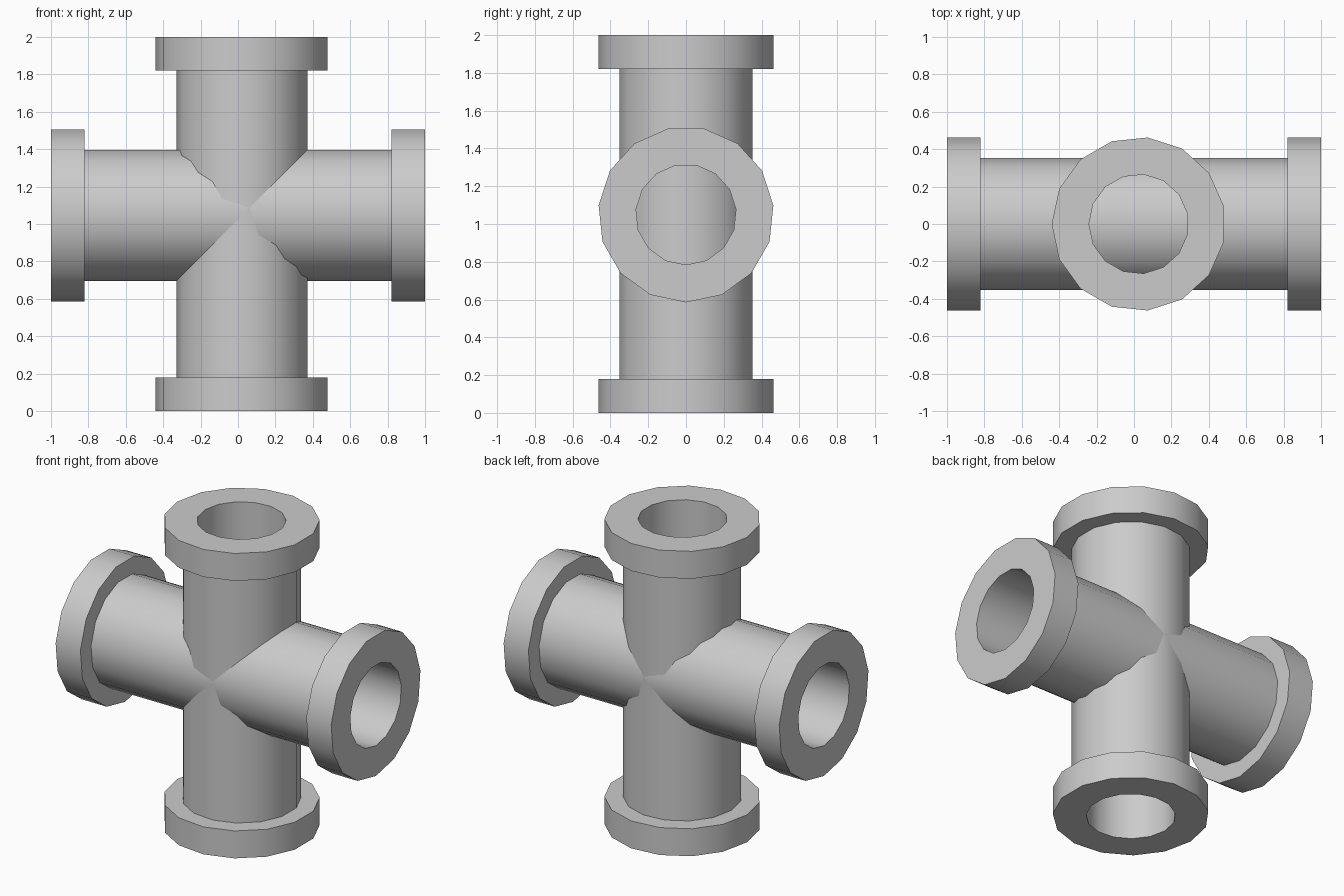
import bpy
import bmesh
import math
from mathutils import Matrix

cube = bpy.data.objects.get("Cube")
if cube:
    bpy.data.objects.remove(cube, do_unlink=True)

SIDES = 15
BORE, PIPE, FLANGE = 0.266, 0.354, 0.465   # radii
HALF, LIP = 1.0, 0.82                      # pipe half length, inner face of flange

grey = bpy.data.materials.new("light grey")
grey.use_nodes = True
colour = (0.6, 0.6, 0.6, 1)
grey.diffuse_color = colour
grey.node_tree.nodes["Principled BSDF"].inputs["Base Color"].default_value = colour


def flanged_pipe(name, matrix):
    """Lathe a hollow pipe with a flange at each end around local z."""
    half = [(PIPE, LIP), (FLANGE, LIP), (FLANGE, HALF), (BORE, HALF)]
    profile = half + [(r, -z) for r, z in reversed(half)]
    bm = bmesh.new()
    rings = []
    for i in range(SIDES):
        # one corner points towards local -x
        a = math.pi + math.tau * i / SIDES
        rings.append([bm.verts.new((r * math.cos(a), r * math.sin(a), z))
                      for r, z in profile])
    n = len(profile)
    for i in range(SIDES):
        a, b = rings[i], rings[(i + 1) % SIDES]
        for j in range(n):
            k = (j + 1) % n
            bm.faces.new((a[j], b[j], b[k], a[k]))
    bmesh.ops.recalc_face_normals(bm, faces=bm.faces)
    bm.transform(matrix)
    mesh = bpy.data.meshes.new(name)
    bm.to_mesh(mesh)
    bm.free()
    mesh.materials.append(grey)
    obj = bpy.data.objects.new(name, mesh)
    bpy.context.collection.objects.link(obj)
    bpy.ops.object.select_all(action="DESELECT")
    obj.select_set(True)
    bpy.context.view_layer.objects.active = obj
    bpy.ops.object.shade_smooth_by_angle(angle=math.radians(30))
    return obj


# Upright pipe, and a level pipe crossing it with a corner pointing down
flanged_pipe("vertical_pipe", Matrix.Translation((0.025, 0, 1)))
flanged_pipe("horizontal_pipe",
             Matrix.Translation((0, 0, 1.05)) @ Matrix.Rotation(-math.pi / 2, 4, "Y")
             )
